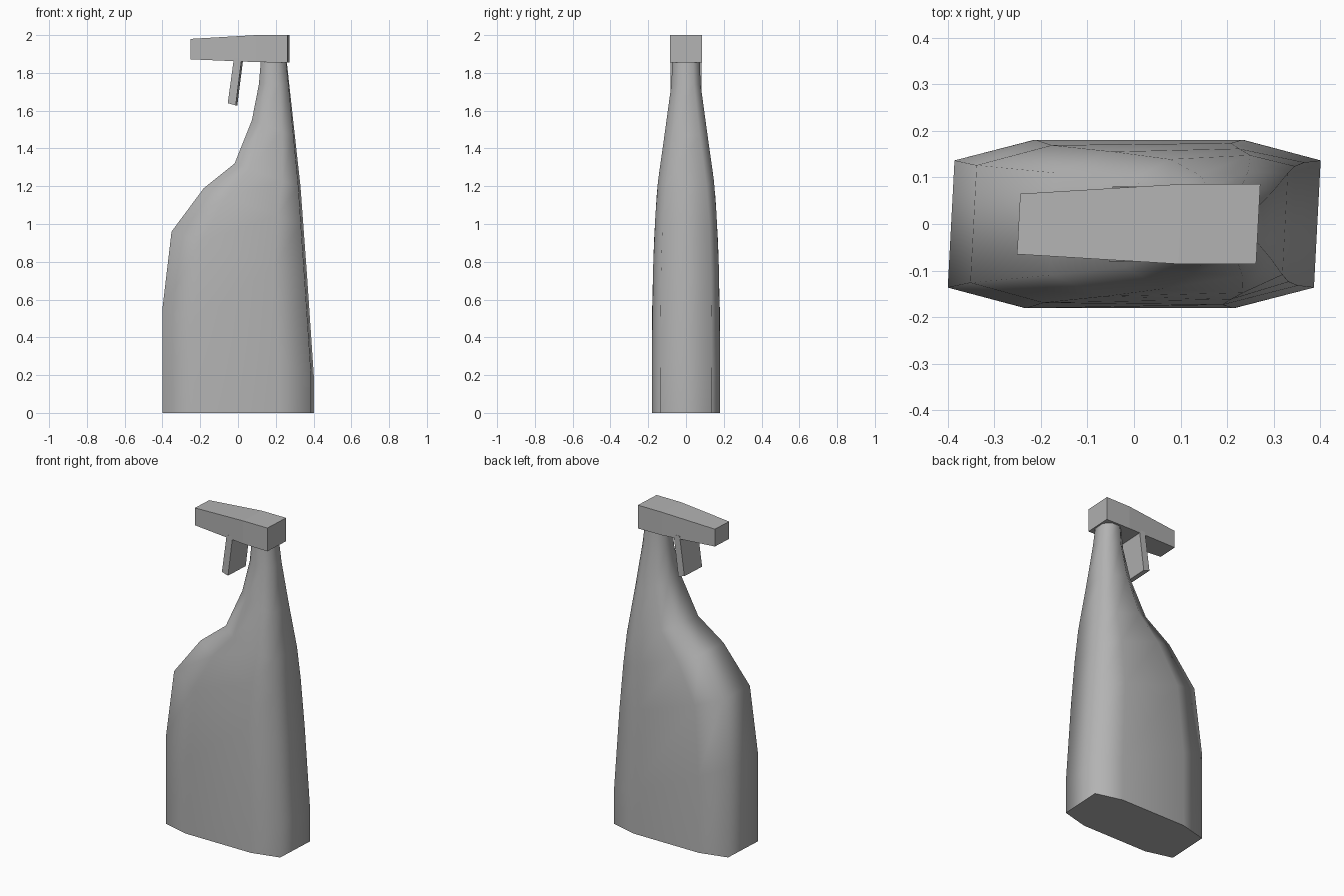
import bpy, bmesh, math

if "Cube" in bpy.data.objects:
    bpy.data.objects.remove(bpy.data.objects["Cube"])

SKEW = 0.053   # the whole model leans slightly: x shifts with y

# dark grey plastic
grey = bpy.data.materials.new("grey_plastic")
grey.diffuse_color = (0.45, 0.45, 0.45, 1)
grey.use_nodes = True
grey.node_tree.nodes["Principled BSDF"].inputs["Base Color"].default_value = grey.diffuse_color


def interp(table, z):
    for (z0, v0), (z1, v1) in zip(table, table[1:]):
        if z <= z1:
            return v0 + (v1 - v0) * (z - z0) / (z1 - z0)
    return table[-1][1]


def loft(name, rings, smooth=0):
    """Skin a list of equal-length closed rings and cap both ends."""
    bm = bmesh.new()
    rows = [[bm.verts.new((x + SKEW * y, y, z)) for x, y, z in r] for r in rings]
    for a, b in zip(rows, rows[1:]):
        n = len(a)
        for i in range(n):
            j = (i + 1) % n
            bm.faces.new((a[i], a[j], b[j], b[i]))
    bm.faces.new(rows[0][::-1])
    bm.faces.new(rows[-1])
    bmesh.ops.recalc_face_normals(bm, faces=bm.faces)
    me = bpy.data.meshes.new(name)
    bm.to_mesh(me)
    bm.free()
    me.materials.append(grey)
    ob = bpy.data.objects.new(name, me)
    bpy.context.collection.objects.link(ob)
    if smooth:
        bpy.ops.object.select_all(action='DESELECT')
        bpy.context.view_layer.objects.active = ob
        ob.select_set(True)
        bpy.ops.object.shade_smooth_by_angle(angle=math.radians(smooth))
    return ob


# bottle: slanted eight-sided rings (left x, left z, right x, right z)
half_width = [(0, 0.181), (0.55, 0.181), (0.95, 0.168), (1.2, 0.152),
              (1.45, 0.117), (1.72, 0.078), (1.86, 0.072), (1.9, 0.072)]
end_ratio = [(0, 0.755), (1.0, 0.755), (1.3, 0.7), (1.72, 0.55), (1.9, 0.5)]
profile = [(-0.393, 0, 0.394, 0), (-0.393, 0.55, 0.394, 0.2),
           (-0.345, 0.96, 0.359, 0.72), (-0.175, 1.19, 0.339, 1.0),
           (-0.013, 1.32, 0.325, 1.2), (0.077, 1.55, 0.297, 1.47),
           (0.113, 1.74, 0.269, 1.74), (0.124, 1.88, 0.254, 1.88)]


def bottle_ring(xl, zl, xr, zr):
    inset = 0.215 + 0.075 * min(zl / 1.8, 1) ** 3
    half = []
    for t, end in ((0, True), (inset, False), (1 - inset, False), (1, True)):
        z = zl + (zr - zl) * t
        y = interp(half_width, z) * (interp(end_ratio, z) if end else 1)
        half.append((xl + (xr - xl) * t, y, z))
    return [(x, -y, z) for x, y, z in half] + half[::-1]


loft("bottle", [bottle_ring(*p) for p in profile], smooth=80)


# spray head: rectangular sections along x, tapering to the nozzle
def section(x, w, z0, z1):
    return [(x, -w, z0), (x, w, z0), (x, w, z1), (x, -w, z1)]


loft("spray_head", [section(-0.248, 0.065, 1.872, 1.98),
                    section(0.10, 0.086, 1.857, 2.0),
                    section(0.267, 0.086, 1.855, 2.0)])

# trigger: slanted slab hanging below the head
side = [(-0.05, 1.64), (-0.008, 1.628), (0.024, 1.88), (-0.017, 1.88)]
loft("trigger", [[(x, y, z) for x, z in side] for y in (-0.081, 0.081)])
